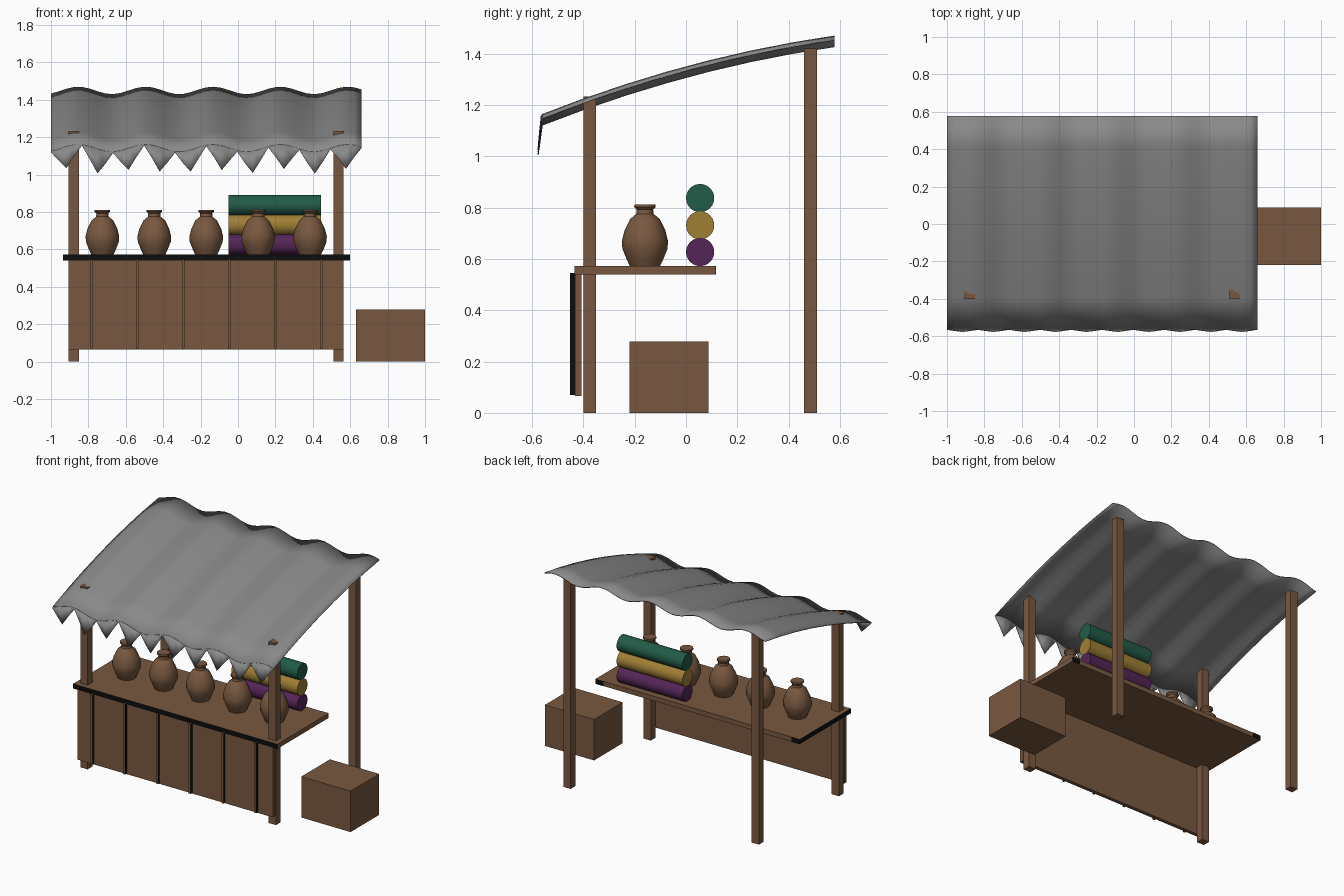
import bpy, bmesh, math

cube = bpy.data.objects.get("Cube")
if cube:
    bpy.data.objects.remove(cube, do_unlink=True)


def material(name, rgb):
    m = bpy.data.materials.new(name)
    m.use_nodes = True
    m.diffuse_color = (*rgb, 1)
    bsdf = m.node_tree.nodes["Principled BSDF"]
    bsdf.inputs["Base Color"].default_value = (*rgb, 1)
    bsdf.inputs["Roughness"].default_value = 0.9
    return m


WOOD = material("brown wood", (0.19, 0.098, 0.051))
BLACK = material("black trim", (0.004, 0.004, 0.004))
CANVAS = material("grey canvas", (0.25, 0.25, 0.25))
GREEN = material("green cloth", (0.016, 0.105, 0.065))
YELLOW = material("yellow cloth", (0.35, 0.21, 0.036))
PURPLE = material("purple cloth", (0.09, 0.018, 0.095))


def finish(name, bm, *mats):
    bmesh.ops.recalc_face_normals(bm, faces=bm.faces)
    mesh = bpy.data.meshes.new(name)
    bm.to_mesh(mesh)
    bm.free()
    for m in mats:
        mesh.materials.append(m)
    ob = bpy.data.objects.new(name, mesh)
    bpy.context.collection.objects.link(ob)
    return ob


def smooth(ob, angle=None):
    bpy.ops.object.select_all(action='DESELECT')
    ob.select_set(True)
    bpy.context.view_layer.objects.active = ob
    if angle is None:
        bpy.ops.object.shade_smooth()
    else:
        bpy.ops.object.shade_smooth_by_angle(angle=math.radians(angle))


def box(name, x, y, z, black=None):
    """Box from three (low, high) spans; black(normal) picks the trim faces."""
    bm = bmesh.new()
    bmesh.ops.create_cube(bm, size=1)
    for v in bm.verts:
        v.co = [lo + (c + 0.5) * (hi - lo) for c, (lo, hi) in zip(v.co, (x, y, z))]
    bm.normal_update()
    if black:
        for f in bm.faces:
            f.material_index = int(black(f.normal))
    return finish(name, bm, WOOD, BLACK)


def revolve(name, profile, sides, mat):
    """Closed solid from (radius, height) points."""
    bm = bmesh.new()
    rings = [[bm.verts.new((r * math.cos(math.tau * i / sides),
                            r * math.sin(math.tau * i / sides), h))
              for i in range(sides)] for r, h in profile]
    for a, b in zip(rings, rings[1:]):
        for i in range(sides):
            j = (i + 1) % sides
            bm.faces.new((a[i], a[j], b[j], b[i]))
    bm.faces.new(rings[0])
    bm.faces.new(rings[-1])
    return finish(name, bm, mat)


# Posts
for side, x in (("right", -0.905), ("left", 0.51)):
    box(f"front_post_{side}", (x, x + 0.055), (-0.4, -0.35), (0, 1.232))
    box(f"back_post_{side}", (x, x + 0.055), (0.46, 0.51), (0, 1.42))

# Counter top, with dark front and end edges and dark back corners
box("counter_top", (-0.935, 0.6), (-0.435, 0.115), (0.54, 0.572),
    lambda n: n.y < -0.5 or n.x < -0.5)
for side, x in (("right", -0.935), ("left", 0.54)):
    box(f"corner_trim_{side}", (x, x + 0.06), (0.115, 0.117), (0.54, 0.572), lambda n: True)

# Front panel and its battens
box("front_panel", (-0.905, 0.565), (-0.433, -0.408), (0.065, 0.54))
for i in range(6):
    x = -0.785 + 0.246 * i
    box(f"panel_batten_{i + 1}", (x - 0.007, x + 0.007), (-0.452, -0.432), (0.07, 0.545),
        lambda n: abs(n.x) > 0.5)

# Crate beside the stall
box("crate", (0.63, 1.0), (-0.22, 0.087), (0, 0.278))

# Clay pots
POT = [(0.058, 0), (0.072, 0.03), (0.088, 0.07), (0.09, 0.1), (0.08, 0.14), (0.058, 0.185),
       (0.034, 0.205), (0.032, 0.222), (0.042, 0.232), (0.041, 0.242), (0.03, 0.24)]
for i in range(5):
    pot = revolve(f"clay_pot_{i + 1}", POT, 12, WOOD)
    pot.location = (-0.725 + 0.2775 * i, -0.16, 0.57)
    smooth(pot, 35)

# Stacked cloth rolls
for name, z, mat in (("purple", 0.627, PURPLE), ("yellow", 0.731, YELLOW), ("green", 0.837, GREEN)):
    roll = revolve(f"{name}_cloth_roll", [(0.055, 0), (0.055, 0.495)], 24, mat)
    roll.rotation_euler = (0, math.pi / 2, 0)
    roll.location = (-0.05, 0.055, z)
    smooth(roll, 35)


# Wavy canvas roof
def roof_z(x, y):
    wave = 0.02 * math.cos(math.tau * (x + 0.134) / 0.36)
    return 1.328 + 0.2705 * y - 0.11 * y * y + wave


X0, X1, Y0, Y1 = -1.0, 0.66, -0.56, 0.578
COLS, ROWS = 40, 7
bm = bmesh.new()
grid = []
for r in range(ROWS + 1):
    y = Y0 + (Y1 - Y0) * r / ROWS
    xs = [X0 + (X1 - X0) * c / COLS for c in range(COLS + 1)]
    grid.append([bm.verts.new((x, y, roof_z(x, y))) for x in xs])
for a, b in zip(grid, grid[1:]):
    for c in range(COLS):
        bm.faces.new((a[c], a[c + 1], b[c + 1], b[c]))
roof = finish("canvas_roof", bm, CANVAS)
solid = roof.modifiers.new("thickness", 'SOLIDIFY')
solid.thickness = 0.005
solid.offset = 0
smooth(roof)

# Pointed valance along the front edge, four columns to a pennant
bm = bmesh.new()
top, low = [], []
for c in range(COLS + 1):
    x = X0 + (X1 - X0) * c / COLS
    drop = (0, 0.5, 1, 0.5)[c % 4]
    length = 0.125 if (c // 4) % 2 else 0.11
    z = roof_z(x, Y0)
    top.append(bm.verts.new((x, Y0, z)))
    low.append(bm.verts.new((x, Y0 - 0.004 - 0.012 * drop, z - 0.006 - length * drop)))
for c in range(COLS):
    bm.faces.new((top[c], low[c], low[c + 1], top[c + 1]))
valance = finish("canvas_valance", bm, CANVAS)
solid = valance.modifiers.new("thickness", 'SOLIDIFY')
solid.thickness = 0.004
solid.offset = 0
smooth(valance, 40)
